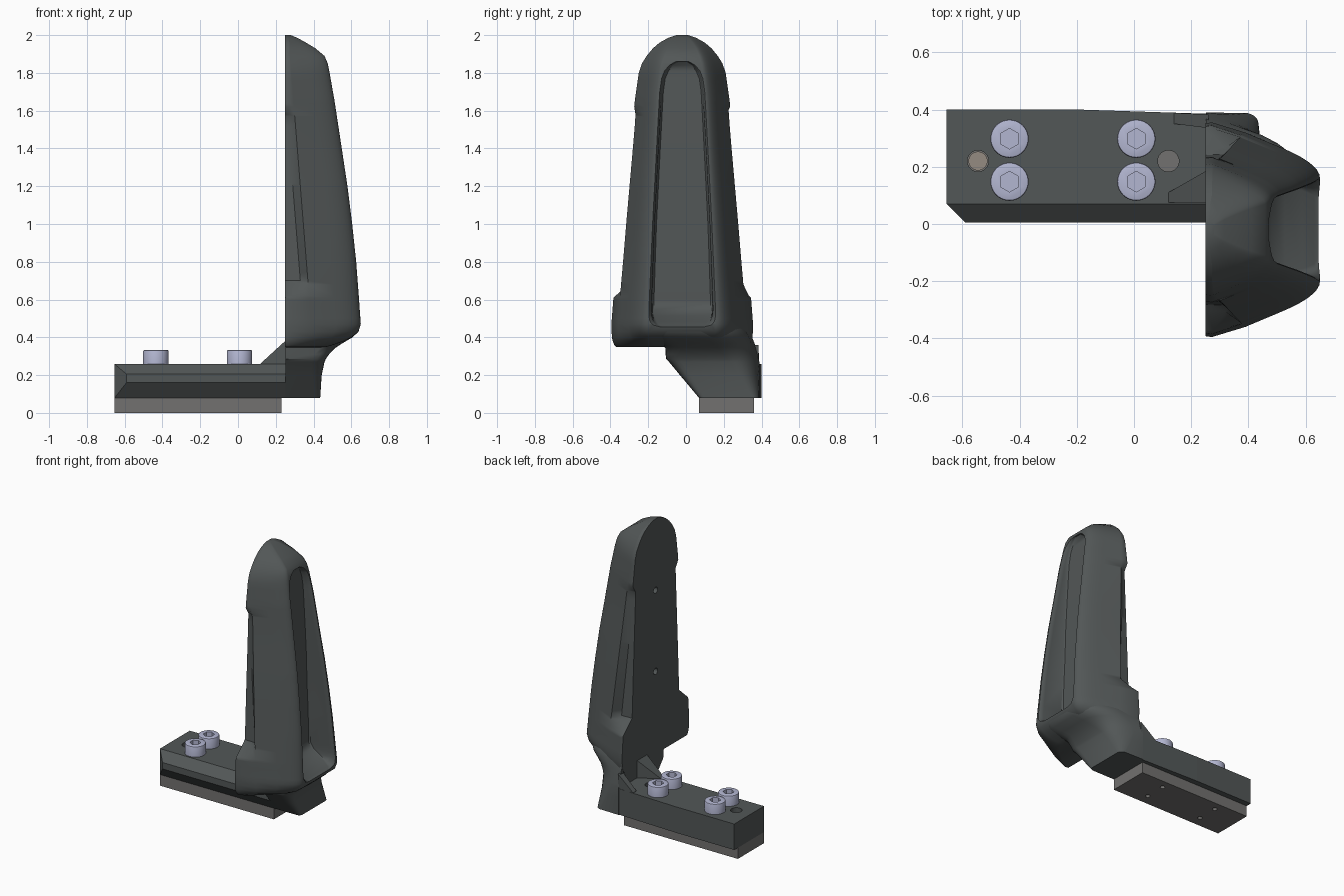
import bpy, bmesh, math
from mathutils import Vector

if "Cube" in bpy.data.objects:
    bpy.data.objects.remove(bpy.data.objects["Cube"])

CY = -0.02   # centre line of the upright pad
BACK = 0.25  # flat back plane of the pad


def material(name, rgb):
    m = bpy.data.materials.new(name)
    m.diffuse_color = (*rgb, 1)
    m.use_nodes = True
    m.node_tree.nodes["Principled BSDF"].inputs["Base Color"].default_value = m.diffuse_color
    return m


DARK = material("dark_body", (0.085, 0.095, 0.095))
GREY = material("shim_grey", (0.17, 0.165, 0.16))
STEEL = material("screw_steel", (0.45, 0.47, 0.64))
BRASS = material("pin_metal", (0.30, 0.26, 0.22))


def finish(name, bm, mat):
    bmesh.ops.recalc_face_normals(bm, faces=bm.faces)
    me = bpy.data.meshes.new(name)
    bm.to_mesh(me)
    bm.free()
    ob = bpy.data.objects.new(name, me)
    bpy.context.collection.objects.link(ob)
    me.materials.append(mat)
    return ob


def hull(name, pts, mat):
    bm = bmesh.new()
    for p in pts:
        bm.verts.new(p)
    bmesh.ops.convex_hull(bm, input=bm.verts[:])
    bmesh.ops.dissolve_limit(bm, angle_limit=0.01, verts=bm.verts[:], edges=bm.edges[:])
    return finish(name, bm, mat)


def loft(name, zs, section, mat):
    bm = bmesh.new()
    rings = [[bm.verts.new((x, y, z)) for x, y in section(z)] for z in zs]
    n = len(rings[0])
    for a, b in zip(rings, rings[1:]):
        for i in range(n):
            j = (i + 1) % n
            bm.faces.new((a[i], a[j], b[j], b[i]))
    bm.faces.new(rings[0])
    bm.faces.new(rings[-1])
    return finish(name, bm, mat)


def cylinder(name, loc, r, depth, mat, axis='Z', sides=32):
    rot = (0, math.pi / 2, 0) if axis == 'X' else (0, 0, 0)
    bpy.ops.mesh.primitive_cylinder_add(vertices=sides, radius=r, depth=depth, location=loc, rotation=rot)
    ob = bpy.context.object
    ob.name = name
    ob.data.materials.append(mat)
    return ob


def cut(ob, cutter):
    mod = ob.modifiers.new("cut", 'BOOLEAN')
    mod.operation, mod.solver, mod.object = 'DIFFERENCE', 'EXACT', cutter
    select(ob)
    bpy.ops.object.modifier_apply(modifier=mod.name)
    bpy.data.objects.remove(cutter)


def select(ob):
    bpy.ops.object.select_all(action='DESELECT')
    bpy.context.view_layer.objects.active = ob
    ob.select_set(True)


def smooth(ob, angle=38):
    select(ob)
    bpy.ops.object.shade_smooth_by_angle(angle=math.radians(angle))


def interp(keys, z):
    for a, b in zip(keys, keys[1:]):
        if z <= b[0]:
            t = max(0, (z - a[0]) / (b[0] - a[0]))
            return [p + (q - p) * t for p, q in zip(a[1:], b[1:])]
    return list(keys[-1][1:])


def bezier(a, k, b, n=7):
    a, k, b = Vector(a), Vector(k), Vector(b)
    return [tuple(a * (1 - t) ** 2 + k * 2 * t * (1 - t) + b * t * t) for t in (i / n for i in range(n + 1))]


# Upright pad: height, half width, front position, front half width
PAD = [(.35, .35, .47, .18), (.36, .36, .505, .19), (.38, .368, .56, .21), (.40, .372, .60, .215),
       (.43, .374, .638, .225), (.47, .375, .65, .23), (.6, .365, .641, .222), (.8, .343, .626, .21),
       (1.0, .322, .605, .198), (1.2, .30, .58, .185), (1.4, .278, .55, .17), (1.66, .25, .51, .155),
       (1.8, .23, .485, .14), (1.85, .213, .475, .13), (1.89, .188, .458, .115), (1.93, .155, .41, .095),
       (1.96, .12, .36, .07), (1.985, .075, .315, .045), (2.0, .03, .28, .02)]
NOTCH = [(.61, 0, .09), (.70, 1, .09), (1.57, 1, .035), (1.62, 0, .035)]  # side relief


def pad_section(z):
    w, xf, p = interp(PAD, z)
    n, deep = interp(NOTCH, z) if .61 < z < 1.62 else (0, 0)
    xr = min(.37 - .08 * (z - .7), BACK + .4 * (xf - BACK))
    xa = BACK + min(.022, .2 * (xf - BACK))
    xa += n * (max(xr - .04, xa) - xa)
    lean = min(.025 * max(0, 1.85 - z) / 1.35, .024) + .03 * w * min(1, 2 * (2 - z))
    side = [(BACK, w - n * deep - min(.003, w * .1)), (xa, w - n * deep), (xr, w - min(lean, .2 * w))]
    s, k = Vector(side[-1]), Vector((xf, p))
    half = side + bezier(k.lerp(s, .5), k, (xf, p * .78))
    return [(x, CY + y) for x, y in half] + [(x, CY - y) for x, y in reversed(half)]


levels = sorted({k[0] for k in PAD} | {k[0] for k in NOTCH} | {round(.5 + .06 * i, 3) for i in range(23)})
pad = loft("upright_pad", levels, pad_section, DARK)

# Long recess in the front, with a nearly vertical floor: height, rim half width, floor half width, depth
RECESS = [(.455, .12, .10, .004), (.465, .155, .12, .02), (.485, .172, .136, .06), (.515, .178, .146, .12),
          (.545, .178, .15, .165), (.58, .176, .15, .185), (1.0, .158, .136, .15), (1.4, .137, .116, .095),
          (1.7, .12, .10, .054), (1.77, .11, .09, .045), (1.81, .095, .073, .038),
          (1.84, .07, .05, .028), (1.86, .035, .02, .01)]


def recess_section(z):
    ho, hi, d = interp(RECESS, z)
    xf = interp(PAD, z)[1]
    r = min(.03, d * .6)
    half = [(xf - d, hi), (xf - d + r * .3, hi + (ho - hi) * .3), (xf - r, hi + (ho - hi) * .45),
            (xf - r * .35, hi + (ho - hi) * .65), (xf + .001, ho), (xf + .2, ho + .01)]
    return [(x, CY + y) for x, y in half] + [(x, CY - y) for x, y in reversed(half)]


recess_levels = sorted({k[0] for k in RECESS} | {k[0] for k in PAD if .58 < k[0] < 1.82})
cut(pad, loft("recess_cutter", recess_levels, recess_section, DARK))
for z in (.93, 1.5):
    cut(pad, cylinder("hole_cutter", (BACK, CY, z), .022, .12, DARK, 'X', 20))
smooth(pad)

# Neck joining the pad to the mounting block: height, y low, y high, front position
NECK = [(.078, .07, .39, .435), (.2, -.032, .39, .443), (.27, -.09, .388, .458), (.285, -.105, .385, .465),
        (.31, -.108, .38, .482), (.345, -.11, .37, .517), (.37, -.14, .362, .555), (.40, -.18, .35, .606),
        (.43, -.20, .338, .638), (.45, -.19, .33, .643)]


def neck_section(z):
    y0, y1, x = interp(NECK, z)
    r = .03 + .2 * max(0, z - .08)
    q = .03 + .48 * max(0, z - .08)
    x0 = BACK + .001
    return ([(x0, y0)] + bezier((x - r, y0), (x, y0), (x, y0 + r), 5)
            + bezier((max(x - q * 1.2, .3), y1 - q * .1), (x - q * .1, y1 - q * .4), (x, y1 - q * 1.3), 6)[::-1]
            + [(x0, y1)])


smooth(loft("neck", [k[0] for k in NECK], neck_section, DARK))

# Mounting block with a pointed front edge and tapered end
block = hull("mounting_block",
             [(x, y, z) for z in (.078, .26) for x, y in
              ((-.655, .07), (-.655, .40), (-.2, .40), (.26, .385), (.26, .07))]
             + [(x, .005, z) for x in (-.59, .26) for z in (.16, .205)], DARK)
for x in (-.545, .12):
    cut(block, cylinder("pin_hole_cutter", (x, .22, .2), .037, .25, DARK))

# Two gussets rising from the block to the pad
for name, plan, top in (("front_gusset", ((.12, .075), (.12, .11), (.26, .19), (.26, .075)), .39),
                        ("rear_gusset", ((.14, .388), (.14, .35), (.26, .335), (.26, .383)), .36)):
    hull(name, [(x, y, .255) for x, y in plan] + [(x, y, .262 if x < .2 else top) for x, y in plan], DARK)

# Shim plate under the block
shim = hull("shim_plate", [(x, y, z) for x in (-.655, .23) for y in (.07, .36) for z in (0, .078)], GREY)
SCREWS = [(x, y) for x in (-.435, .008) for y in (.148, .298)]
for x, y in SCREWS:
    cut(shim, cylinder("shim_hole_cutter", (x, y, 0), .016, .08, GREY, sides=20))

# Locating pin inside the left hole
smooth(cylinder("locating_pin", (-.545, .22, .14), .033, .15, BRASS))

# Socket head screws
for i, (x, y) in enumerate(SCREWS):
    screw = cylinder(f"cap_screw_{i + 1}", (x, y, .295), .067, .076, STEEL, sides=40)
    bm = bmesh.new()
    bm.from_mesh(screw.data)
    rim = [e for e in bm.edges if all(v.co.z > 0 for v in e.verts)]
    bmesh.ops.bevel(bm, geom=rim, offset=.007, segments=2, affect='EDGES', profile=.5)
    bm.to_mesh(screw.data)
    bm.free()
    cut(screw, cylinder("hex_cutter", (x, y, .333), .036, .08, STEEL, sides=6))
    smooth(screw)
